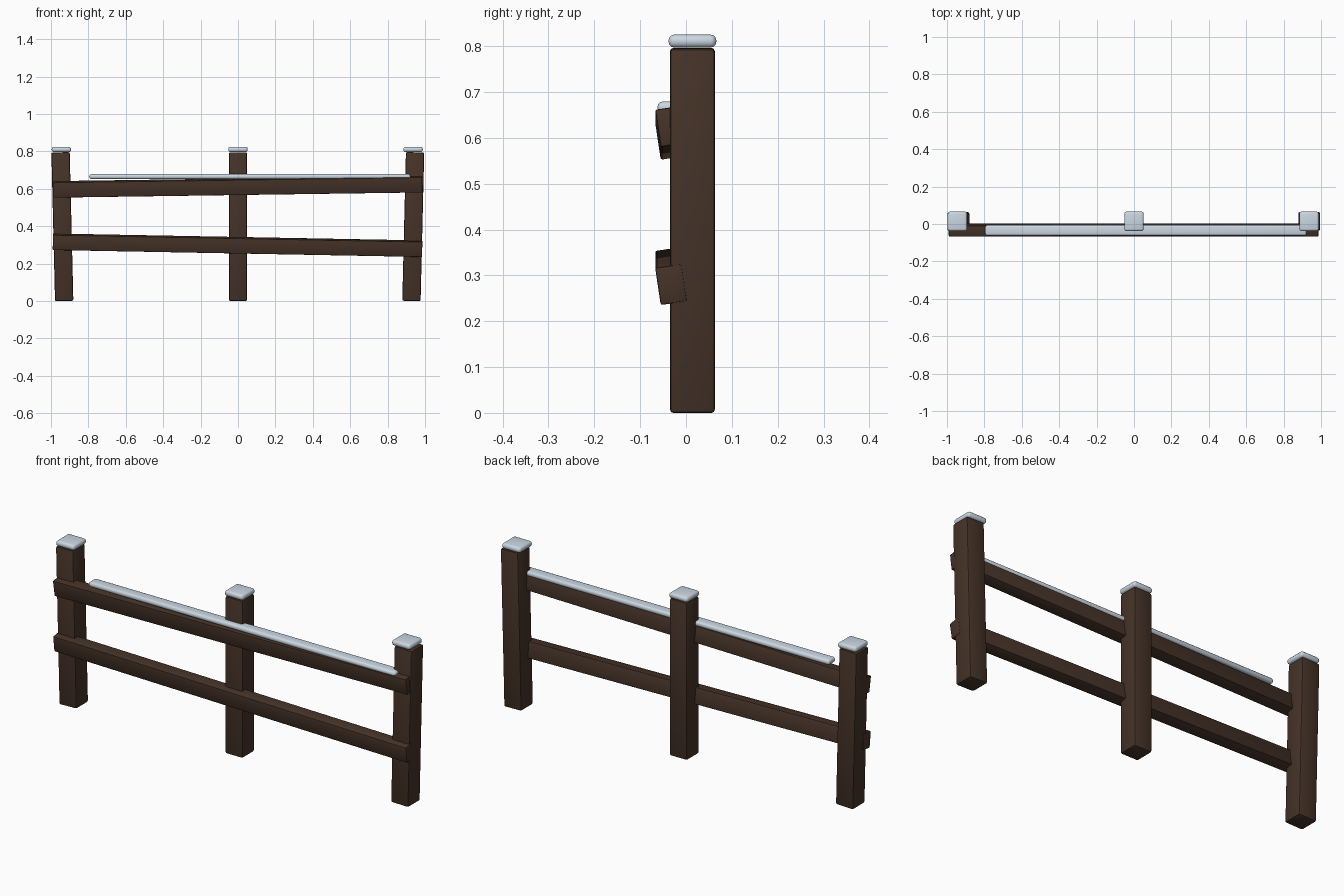
import bpy
import math
from mathutils import Vector, Matrix

cube = bpy.data.objects.get("Cube")
if cube:
    bpy.data.objects.remove(cube, do_unlink=True)


def make_material(name, rgb):
    mat = bpy.data.materials.new(name)
    mat.use_nodes = True
    mat.diffuse_color = (*rgb, 1)
    mat.node_tree.nodes["Principled BSDF"].inputs["Base Color"].default_value = (*rgb, 1)
    return mat


wood = make_material("dark wood", (0.06, 0.033, 0.021))
snow = make_material("snow", (0.60, 0.68, 0.76))


def block(name, size, centre, mat, bevel, segments=2, lean=0, roll=0):
    """Rounded box; roll turns it about its length (x), lean about y."""
    bpy.ops.mesh.primitive_cube_add(size=1)
    obj = bpy.context.object
    obj.name = name
    obj.data.transform(Matrix.Diagonal((*size, 1)))
    obj.rotation_euler = (roll, lean, 0)
    obj.location = centre
    obj.data.materials.append(mat)
    mod = obj.modifiers.new("soft edges", "BEVEL")
    mod.width = bevel
    mod.segments = segments
    bpy.ops.object.modifier_apply(modifier=mod.name)
    bpy.ops.object.shade_smooth_by_angle(angle=math.radians(40))
    return obj


# Posts, the outer two leaning outwards, each with a level snow cap
LEAN = math.radians(1.4)
for side, x, cap_x, lean in (("right", -0.939, -0.944, -LEAN),
                             ("middle", 0, 0, 0),
                             ("left", 0.937, 0.936, LEAN)):
    block(side + "_post", (0.098, 0.098, 0.795), (x, 0.014, 0.398), wood, 0.008, lean=lean)
    block(side + "_snow_cap", (0.104, 0.104, 0.028), (cap_x, 0.014, 0.811), snow, 0.012, 3)


# Rails, tipped forward and sloping opposite ways
def rail(name, z_right, z_left):
    ends = Vector((-0.99, 0, z_right)), Vector((0.985, 0, z_left))
    span = ends[1] - ends[0]
    middle = (ends[0] + ends[1]) / 2
    block(name, (span.length, 0.058, 0.082), (middle.x, -0.0325, middle.z), wood, 0.004,
          lean=-math.atan2(span.z, span.x), roll=math.radians(8.5))


rail("upper_rail", 0.597, 0.625)
rail("lower_rail", 0.317, 0.280)

# Strip of snow lying along the upper rail
block("rail_snow", (1.717, 0.056, 0.026), (0.063, -0.034, 0.666), snow, 0.011, 3)
